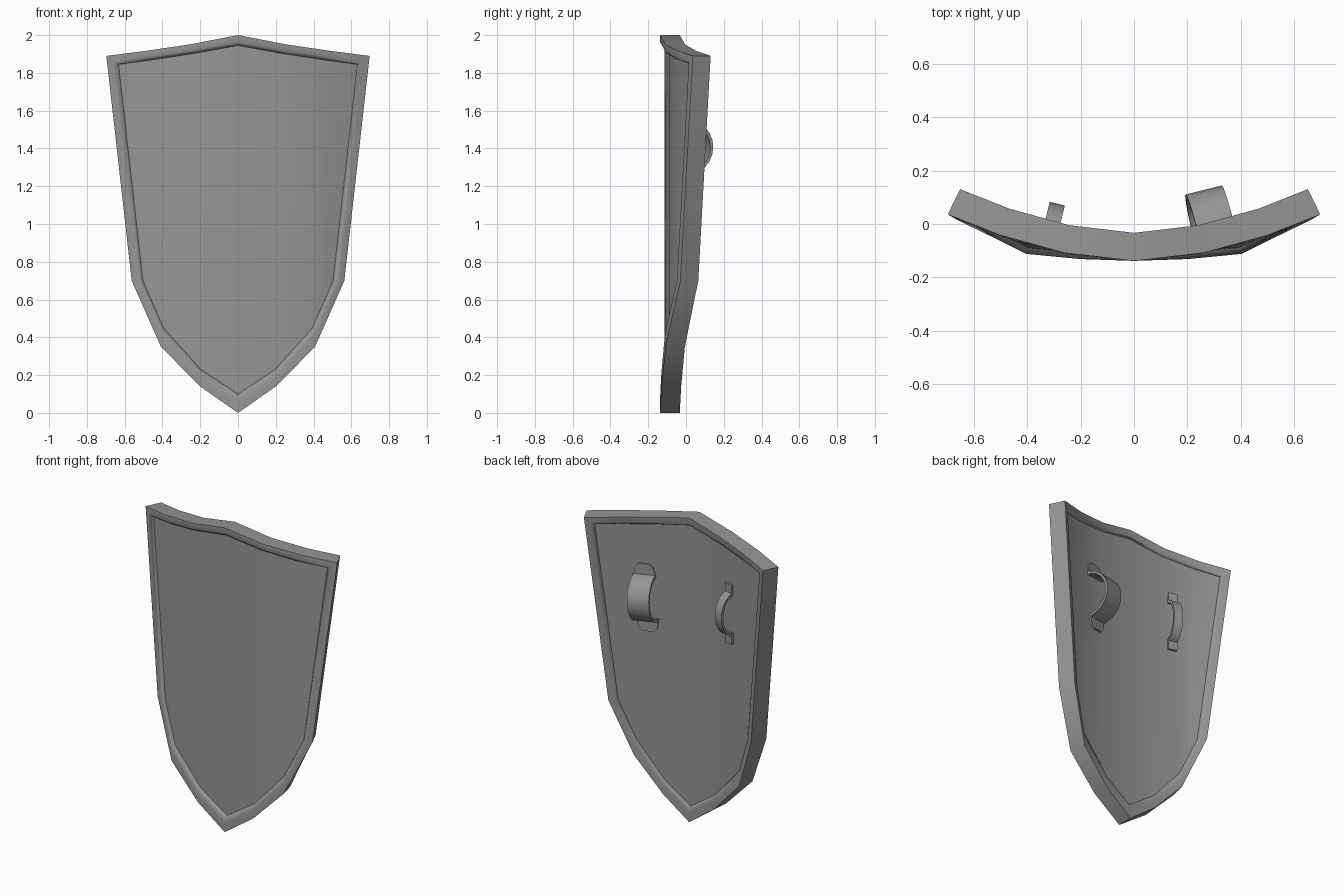
import bpy, bmesh, math
from mathutils import Vector

if "Cube" in bpy.data.objects:
    bpy.data.objects.remove(bpy.data.objects["Cube"])

# Right half of the outline, from top centre round to the tip:
# outer x, y, z | inner x, y, z | lean of the thickness direction in degrees
HALF = [
    (0, -.138, 2.0, 0, -.138, 1.945, 0),
    (.26, -.108, 1.95, .242, -.114, 1.902, 10),
    (.50, -.042, 1.915, .455, -.062, 1.87, 19),
    (.697, .036, 1.89, .643, .004, 1.845, 26),
    (.563, -.030, .70, .514, -.058, .70, 25),
    (.408, -.108, .35, .400, -.114, .45, 14),
    (.20, -.130, .14, .20, -.132, .23, 7),
    (0, -.138, 0, 0, -.138, .10, 0),
]
THICK = .105
FRONT, BACK = .025, .09   # depths of the board's two faces

grey = bpy.data.materials.new("dark_grey")
grey.diffuse_color = (.3, .3, .3, 1)
grey.use_nodes = True
grey.node_tree.nodes["Principled BSDF"].inputs["Base Color"].default_value = grey.diffuse_color


def mirrored(p):
    return (-p[0], p[1], p[2], -p[3], p[4], p[5], -p[6])


RING = HALF + [mirrored(p) for p in HALF[-2:0:-1]]


def point(p, across, depth):
    """across: 0 = outer edge, 1 = inner edge; depth: distance behind the front."""
    a = math.radians(p[6])
    pos = Vector(p[0:3]).lerp(Vector(p[3:6]), across)
    return pos + depth * Vector((-math.sin(a), math.cos(a), 0))


def make(name, verts, faces, angle=30):
    me = bpy.data.meshes.new(name)
    bm = bmesh.new()
    vs = [bm.verts.new(v) for v in verts]
    for f in faces:
        bm.faces.new([vs[i] for i in f])
    bmesh.ops.recalc_face_normals(bm, faces=bm.faces)
    bm.to_mesh(me)
    bm.free()
    me.materials.append(grey)
    ob = bpy.data.objects.new(name, me)
    bpy.context.collection.objects.link(ob)
    bpy.ops.object.select_all(action='DESELECT')
    ob.select_set(True)
    bpy.context.view_layer.objects.active = ob
    bpy.ops.object.shade_smooth_by_angle(angle=math.radians(angle))
    return ob


def tube_faces(n, sides, closed):
    """Quads joining n cross-sections, each with the given number of corners."""
    faces = []
    for i in range(n if closed else n - 1):
        j = (i + 1) % n
        for k in range(sides):
            m = (k + 1) % sides
            faces.append((i * sides + k, i * sides + m, j * sides + m, j * sides + k))
    if not closed:
        faces += [tuple(range(sides)), tuple((n - 1) * sides + k for k in range(sides))]
    return faces


# Raised rim: section with softened inner edges, swept round the outline
SECTION = [(0, 0), (.65, 0), (.9, .008), (1, FRONT),
           (1, BACK), (.9, THICK - .003), (.65, THICK), (0, THICK)]
verts = [point(p, s, d) for p in RING for s, d in SECTION]
make("shield_rim", verts, tube_faces(len(RING), len(SECTION), True), 50)

# Curved board: vertical strips, recessed front and back
n = len(HALF)
pairs = [(HALF[i], HALF[n - 1 - i]) for i in range(n // 2)]
pairs = [(mirrored(a), mirrored(b)) for a, b in pairs[:0:-1]] + pairs
verts, faces = [], []
for depth in (FRONT, BACK):
    base = len(verts)
    for top, bottom in pairs:
        verts += [point(top, 1, depth), point(bottom, 1, depth)]
    for i in range(len(pairs) - 1):
        q = (base + 2 * i, base + 2 * i + 1, base + 2 * i + 3, base + 2 * i + 2)
        faces.append(q if depth == FRONT else q[::-1])
make("shield_board", verts, faces)


# Straps on the back: flat feet with an arched band between them
def strap(name, x, y, z, lean, tilt, half_arc, height, half_len, width, round_feet):
    a, r = math.radians(lean), math.radians(tilt)
    normal = Vector((-math.sin(a), math.cos(a), 0))
    tangent = Vector((math.cos(a), math.sin(a), 0))
    along = Vector((0, 0, 1)) * math.cos(r) + tangent * math.sin(r)
    across = tangent * math.cos(r) - Vector((0, 0, 1)) * math.sin(r)
    t = .016
    foot = [(half_len, .5 if round_feet else 1), (half_len - .025, .85 if round_feet else 1)]
    path = [(-s, 0, -s, t, w) for s, w in foot]
    steps = 12
    for i in range(steps + 1):
        c = math.pi * (1 - i / steps)
        s, h = math.cos(c), math.sin(c)
        path.append((s * (half_arc - t), h * (height - t), s * half_arc,
                     max(h * height, t), 1))
    path += [(s, 0, s, t, w) for s, w in foot[::-1]]
    vs = []
    origin = Vector((x, y, z))
    for s0, h0, s1, h1, w in path:
        e = across * width * w / 2
        lo = origin + along * s0 + normal * h0
        hi = origin + along * s1 + normal * h1
        vs += [lo - e, lo + e, hi + e, hi - e]
    make(name, vs, tube_faces(len(path), 4, False), 35)


strap("arm_strap", .297, -.018, 1.41, 14, 4, .15, .15, .22, .14, True)
strap("hand_grip", -.31, -.016, 1.465, -14, 0, .14, .095, .195, .058, False)
